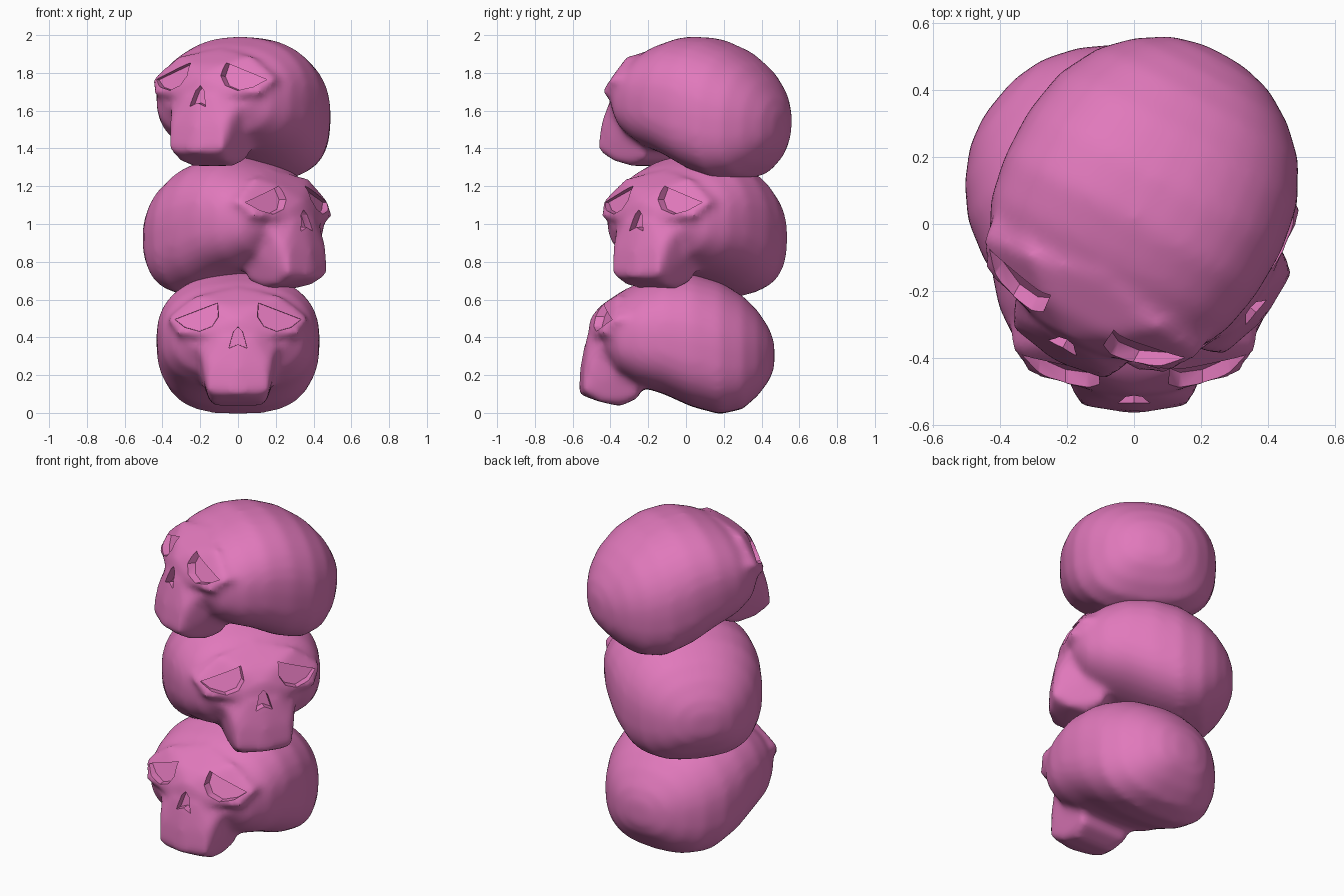
import bpy, bmesh, math
from mathutils import Euler

if "Cube" in bpy.data.objects:
    bpy.data.objects.remove(bpy.data.objects["Cube"])

pink = bpy.data.materials.new("pink")
pink.diffuse_color = (0.75, 0.19, 0.5, 1)
pink.use_nodes = True
pink.node_tree.nodes["Principled BSDF"].inputs["Base Color"].default_value = pink.diffuse_color

def link(name, bm):
    me = bpy.data.meshes.new(name)
    bmesh.ops.recalc_face_normals(bm, faces=bm.faces)
    bm.to_mesh(me)
    bm.free()
    ob = bpy.data.objects.new(name, me)
    bpy.context.collection.objects.link(ob)
    return ob

def spow(v, e):
    return math.copysign(abs(v) ** e, v)

def add_hull(bm, half):
    # convex block from half of its corners, mirrored in x
    pts = sorted(set(half) | {(-x, y, z) for x, y, z in half})
    vs = [bm.verts.new(p) for p in pts]
    res = bmesh.ops.convex_hull(bm, input=vs)
    junk = [g for g in res["geom_interior"] if isinstance(g, bmesh.types.BMVert)]
    bmesh.ops.delete(bm, geom=junk, context='VERTS')

bm = bmesh.new()

# cranium: cross-sections (y, bottom, top, half width) from back to front
sections = [(.468, .24, .37, .07), (.44, .17, .45, .17), (.38, .09, .54, .265),
            (.30, .02, .62, .345), (.18, -.008, .695, .408), (.03, .032, .742, .434),
            (-.12, .10, .74, .43), (-.25, .14, .69, .405), (-.36, .2, .62, .35),
            (-.43, .3, .55, .27)]
N = 32
rings = []
for y, lo, hi, w in sections:
    c, h = (lo + hi) / 2, (hi - lo) / 2
    ring = []
    for i in range(N):
        a = 2 * math.pi * i / N
        e = .9 if math.sin(a) > 0 else .72      # squarer underside
        ring.append(bm.verts.new((w * spow(math.cos(a), e), y, c + h * spow(math.sin(a), e))))
    rings.append(ring)
for a, b in zip(rings, rings[1:]):
    for i in range(N):
        j = (i + 1) % N
        bm.faces.new((a[i], a[j], b[j], b[i]))
bm.faces.new(rings[0])
bm.faces.new(rings[-1])

# snout and upper jaw
add_hull(bm, [(.16, -.545, .11), (.165, -.535, .24), (.08, -.52, .40), (.13, -.35, .035),
              (.15, -.46, .06), (.16, -.25, .08), (.17, -.42, .33), (.23, -.23, .3),
              (.22, -.43, .40), (0, -.57, .10), (0, -.56, .25), (0, -.525, .42)])
# brow and cheek band
add_hull(bm, [(.05, -.515, .46), (.12, -.50, .40), (.11, -.45, .57), (.375, -.37, .50),
              (.325, -.45, .42), (.22, -.36, .625), (.37, -.2, .5), (.27, -.2, .33),
              (0, -.3, .67), (0, -.51, .5)])
body = link("skull_body", bm)

rm = body.modifiers.new("fuse", 'REMESH')
rm.mode = 'VOXEL'
rm.voxel_size = .02
sm = body.modifiers.new("soften", 'SMOOTH')
sm.factor = .5
sm.iterations = 12

def cutter(name, outline, back, shrink):
    # tapered prism from the front of the face to back(x, z)
    bm = bmesh.new()
    n = len(outline)
    cx = sum(p[0] for p in outline) / n
    cz = sum(p[1] for p in outline) / n
    a, b = [[bm.verts.new((cx + (x - cx) * k, back(x, z) + d, cz + (z - cz) * k))
             for x, z in outline] for k, d in ((2 - shrink, -.2), (shrink, 0))]
    for i in range(n):
        j = (i + 1) % n
        bm.faces.new((a[i], a[j], b[j], b[i]))
    bm.faces.new(a)
    bm.faces.new(b)
    bmesh.ops.triangulate(bm, faces=bm.faces)
    ob = link(name, bm)
    ob.hide_render = True
    m = body.modifiers.new(name, 'BOOLEAN')
    m.operation = 'DIFFERENCE'
    m.solver = 'EXACT'
    m.object = ob
    return ob

# eye sockets and nose opening
eye = [(.34, .495), (.105, .585), (.10, .51), (.135, .457), (.205, .43), (.285, .452)]
nose = [(0, .457), (.025, .43), (.05, .34), (0, .362), (-.05, .34), (-.025, .43)]
helpers = [cutter("eye_cutter", [(s * x, z) for x, z in eye],
                  lambda x, z: -.435 + .3 * (abs(x) - .1) + .45 * (z - .5), .95) for s in (1, -1)]
helpers.append(cutter("nose_cutter", nose, lambda x, z: -.48 + .2 * (z - .4), .95))

# bake one skull mesh and share it between the three
bpy.context.view_layer.update()
mesh = bpy.data.meshes.new_from_object(body.evaluated_get(bpy.context.evaluated_depsgraph_get()))
for ob in helpers + [body]:
    bpy.data.objects.remove(ob)
mesh.name = "skull"
mesh.materials.clear()
mesh.materials.append(pink)

# stack: name, location, tilt, turn
for name, loc, tilt, turn in [("bottom_skull", (0, 0, 0), 0, 0),
                              ("middle_skull", (-.045, .08, .62), 0, 50),
                              ("top_skull", (.035, .078, 1.247), -3.5, -29)]:
    ob = bpy.data.objects.new(name, mesh)
    bpy.context.collection.objects.link(ob)
    ob.location = loc
    ob.rotation_euler = Euler((math.radians(tilt), 0, math.radians(turn)))
    ob.select_set(True)
    bpy.context.view_layer.objects.active = ob
bpy.ops.object.shade_smooth_by_angle(angle=math.radians(35))
